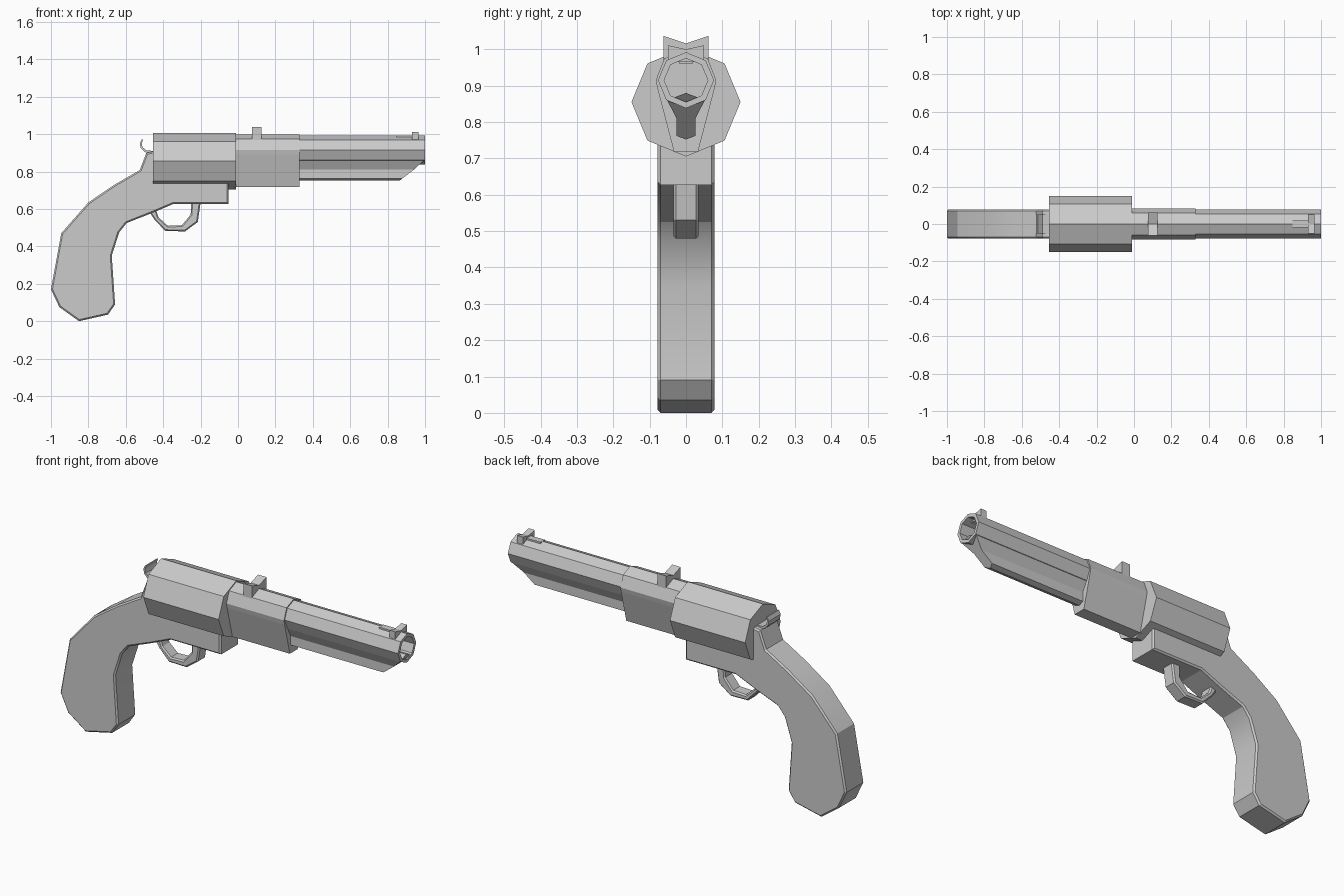
import bpy, bmesh
from math import cos, sin, pi

if "Cube" in bpy.data.objects:
    bpy.data.objects.remove(bpy.data.objects["Cube"])


def loft(name, rings):
    """Skin a list of equal-length point rings and cap both ends."""
    bm = bmesh.new()
    rows = [[bm.verts.new(p) for p in r] for r in rings]
    n = len(rows[0])
    for a, b in zip(rows, rows[1:]):
        for i in range(n):
            j = (i + 1) % n
            bm.faces.new((a[i], a[j], b[j], b[i]))
    bm.faces.new(rows[0])
    bm.faces.new(rows[-1])
    bmesh.ops.recalc_face_normals(bm, faces=bm.faces[:])
    mesh = bpy.data.meshes.new(name)
    bm.to_mesh(mesh)
    bm.free()
    ob = bpy.data.objects.new(name, mesh)
    bpy.context.collection.objects.link(ob)
    return ob


def plate(name, profile, half, bevel=0.0):
    """Extrude an x/z profile across y, optionally chamfering the side rims."""
    ob = loft(name, [[(x, y, z) for x, z in profile] for y in (-half, half)])
    if bevel:
        bm = bmesh.new()
        bm.from_mesh(ob.data)
        rim = [e for e in bm.edges if abs(e.verts[0].co.y - e.verts[1].co.y) < 1e-6]
        bmesh.ops.bevel(bm, geom=rim, offset=bevel, segments=1, affect='EDGES')
        bm.to_mesh(ob.data)
        bm.free()
    return ob


def mirror_section(half):
    """Close a right-hand y/z half section; points with y = 0 are shared."""
    return half + [(-y, z) for y, z in reversed(half) if y > 0]


def bar(name, section, x0, x1):
    return loft(name, [[(x, y, z) for y, z in section] for x in (x0, x1)])


def octagon(r, zc):
    return [(r * cos(i * pi / 4), zc + r * sin(i * pi / 4)) for i in range(8)]


# Grip and lower frame
grip = plate("grip_frame", [
    (-.85, 0), (-.955, .075), (-1, .17), (-.945, .47), (-.80, .635), (-.66, .73),
    (-.525, .808), (-.49, .90), (-.44, .91), (-.30, .80), (-.05, .745), (-.05, .627),
    (-.345, .627), (-.46, .578), (-.595, .525), (-.635, .475), (-.675, .35),
    (-.657, .09), (-.695, .035)], .078, .008)
bpy.context.view_layer.objects.active = grip
grip.select_set(True)
bpy.ops.object.shade_smooth_by_angle(angle=.4)
grip.select_set(False)

# Eight-sided cylinder
bar("cylinder", octagon(.15, .855), -.455, -.01)

# Middle frame block, tapering downwards
bar("barrel_frame", mirror_section(
    [(0, .999), (.06, .974), (.083, .915), (.078, .89), (.033, .718)]), -.02, .33)

# Hollow eight-sided barrel
loft("barrel", [[(x, y, z) for y, z in octagon(r, .915)]
                for x, r in ((.30, .077), (1, .077), (1, .06), (.40, .06))])

# Lug under the barrel with a sloped nose
lug = mirror_section([(0, .88), (.052, .86), (.026, .81), (.026, .762), (0, .752)])
loft("barrel_lug", [[(.30, y, z) for y, z in lug],
                    [(min(.995, .865 + (z - .752) * 1.3), y, z) for y, z in lug]])

# Notched sights
bar("rear_sight", mirror_section([(0, 1.016), (.062, 1.037), (.062, .968), (0, .968)]), .075, .125)
bar("front_sight", mirror_section([(0, 1.0), (.05, 1.011), (.05, .965), (0, .965)]), .93, .965)
bar("sight_ramp", mirror_section([(.018, .993), (.018, .96)]), .848, .935)

# Hammer spur
plate("hammer", [(-.515, .97), (-.525, .95), (-.52, .925), (-.50, .905), (-.45, .89),
                 (-.45, .91), (-.49, .913), (-.51, .93), (-.515, .95), (-.508, .97)], .05)

# Trigger guard
plate("trigger_guard", [
    (-.475, .585), (-.445, .54), (-.388, .482), (-.283, .48), (-.215, .53), (-.20, .635),
    (-.25, .635), (-.253, .57), (-.30, .513), (-.375, .51), (-.425, .555), (-.44, .60)],
    .035, .007)
